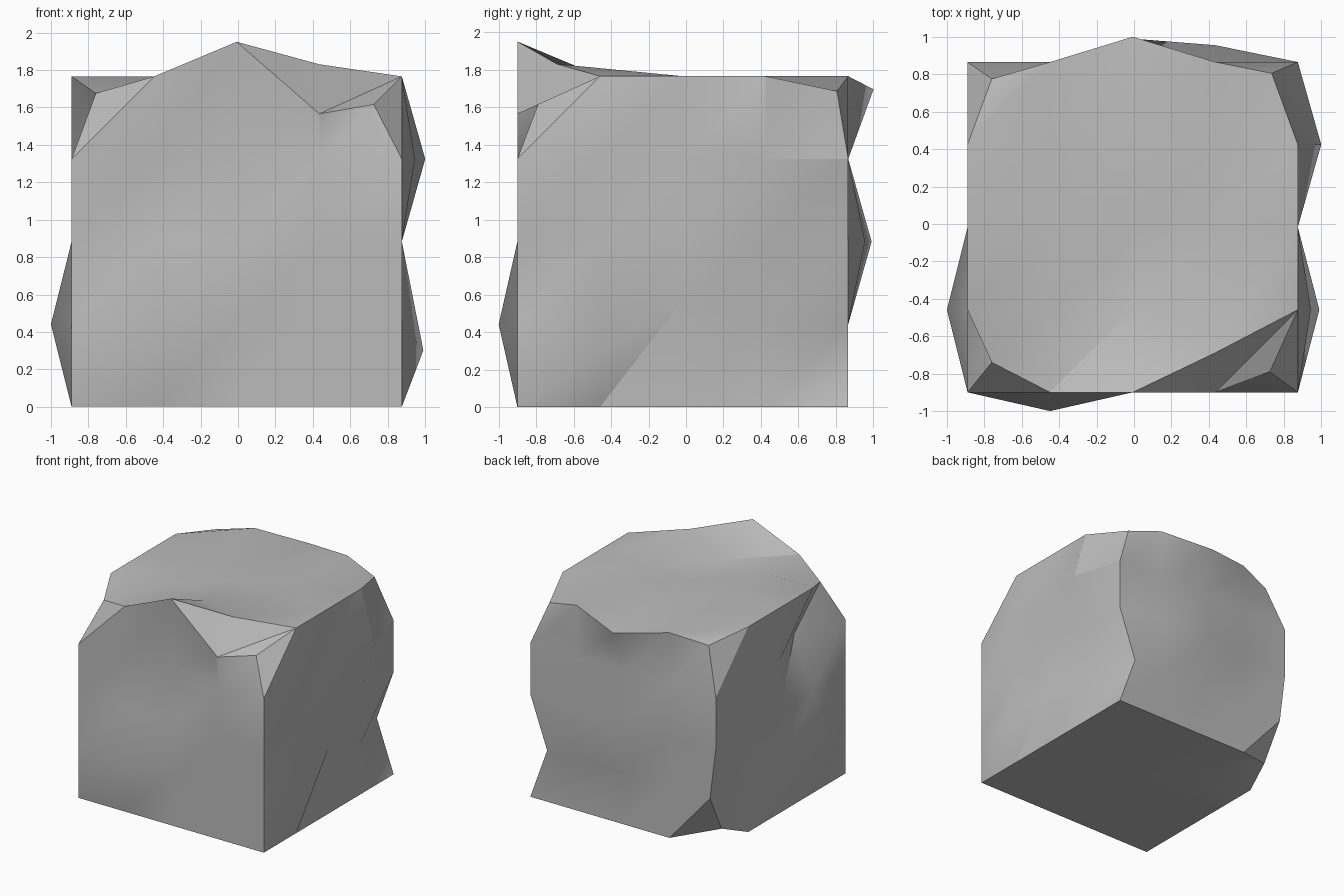
import bpy
import bmesh
import math
from mathutils import Vector

cube = bpy.data.objects.get("Cube")
if cube:
    bpy.data.objects.remove(cube, do_unlink=True)

STEPS = 4
CELL = 0.4415
ORIGIN = Vector((-0.89, -0.9, 0))

stone = bpy.data.materials.new("stone_grey")
stone.use_nodes = True
grey = (0.5, 0.5, 0.5, 1)
stone.diffuse_color = grey
stone.node_tree.nodes["Principled BSDF"].inputs["Base Color"].default_value = grey

bm = bmesh.new()
grid = {}


def point(index):
    """Shared vertex of the block's surface grid."""
    key = tuple(int(c) for c in index)
    if key not in grid:
        grid[key] = bm.verts.new(ORIGIN + Vector(key) * CELL)
    return grid[key]


def side(start, across, up):
    """One triangulated side of the block, seen from outside."""
    start, across, up = Vector(start) * STEPS, Vector(across), Vector(up)
    for a in range(STEPS):
        for b in range(STEPS):
            low = start + across * a + up * b
            far = low + across + up
            bm.faces.new([point(low), point(low + across), point(far)])
            bm.faces.new([point(low), point(far), point(low + up)])


def shift(i, j, k, dx=0.0, dy=0.0, dz=0.0):
    """Chip or bulge the surface at one grid vertex."""
    grid[i, j, k].co += Vector((dx, dy, dz))


X, Y, Z = (1, 0, 0), (0, 1, 0), (0, 0, 1)
back_x, back_y = (-1, 0, 0), (0, -1, 0)
side((0, 0, 0), X, Z)                 # front
side(X, Y, Z)                         # left
side((1, 1, 0), back_x, Z)            # back
side(Y, back_y, Z)                    # right
side(Z, X, Y)                         # top
side(Y, X, back_y)                    # bottom

# Chipped corners
shift(0, 0, 4, dx=0.13, dy=0.16, dz=-0.09)
shift(4, 0, 4, dx=-0.15, dy=0.11, dz=-0.15)
shift(4, 4, 4, dx=-0.14, dy=-0.06, dz=-0.08)
shift(0, 4, 4, dx=0.13, dy=-0.09, dz=-0.06)
shift(0, 4, 0, dx=0.07, dy=-0.18, dz=0.11)

# Uneven edges
shift(2, 0, 4, dz=0.185)
shift(3, 0, 4, dz=-0.2)
shift(2, 4, 4, dy=0.135, dz=-0.07)
shift(4, 4, 1, dx=-0.16)
shift(0, 4, 1, dx=0.055)

# Bulges and dents on the sides and top
shift(3, 1, 4, dy=-0.23, dz=0.065)
shift(4, 1, 3, dx=0.07)
shift(4, 3, 3, dx=0.125)
shift(4, 1, 1, dx=0.115, dz=-0.14)
shift(4, 2, 1, dz=0.13)
shift(0, 1, 1, dx=-0.11)
shift(0, 1, 3, dx=0.18)
shift(1, 0, 1, dy=-0.1)
shift(2, 0, 3, dy=0.08)
shift(2, 4, 2, dy=0.125)
shift(3, 4, 2, dy=0.09)

bmesh.ops.recalc_face_normals(bm, faces=bm.faces)
mesh = bpy.data.meshes.new("rough_stone_block")
bm.to_mesh(mesh)
bm.free()
mesh.materials.append(stone)

block = bpy.data.objects.new("rough_stone_block", mesh)
bpy.context.collection.objects.link(block)
bpy.ops.object.select_all(action="DESELECT")
block.select_set(True)
bpy.context.view_layer.objects.active = block
bpy.ops.object.shade_smooth_by_angle(angle=math.radians(30))
